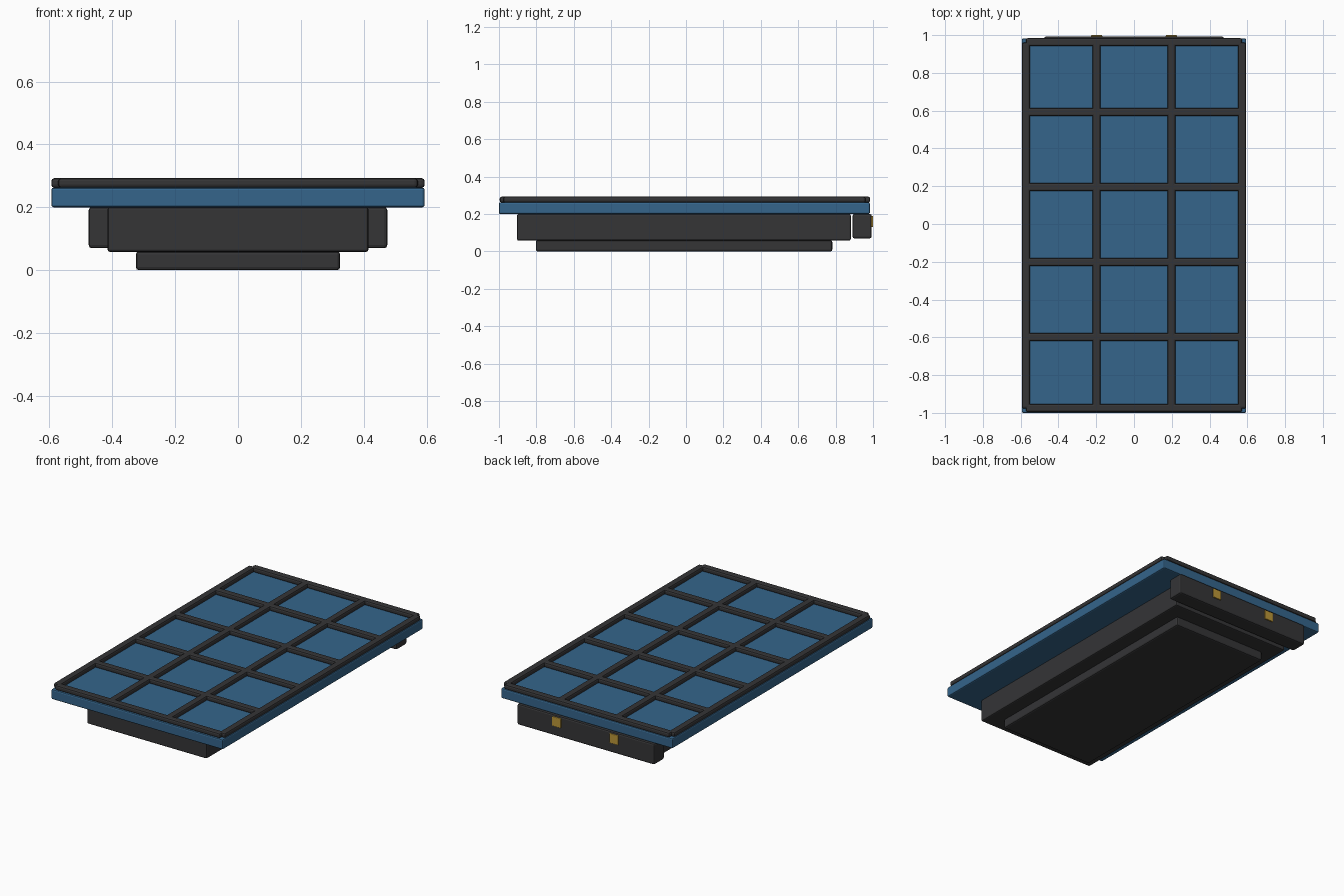
import bpy

if "Cube" in bpy.data.objects:
    bpy.data.objects.remove(bpy.data.objects["Cube"])

def material(name, color):
    m = bpy.data.materials.new(name)
    m.diffuse_color = color
    m.use_nodes = True
    m.node_tree.nodes["Principled BSDF"].inputs["Base Color"].default_value = m.diffuse_color
    return m

BLUE = material("panel_blue", (0.035, 0.13, 0.26, 1))
DARK = material("dark_grey", (0.035, 0.035, 0.037, 1))
GOLD = material("contact_gold", (0.5, 0.31, 0.04, 1))

def box(name, x, y, z, mat, bevel=0.01):
    """Rounded box from (min, max) ranges on each axis."""
    mid = [(a + b) / 2 for a, b in (x, y, z)]
    bpy.ops.mesh.primitive_cube_add(size=1, location=mid)
    ob = bpy.context.object
    ob.name = name
    ob.scale = [b - a for a, b in (x, y, z)]
    bpy.ops.object.transform_apply(location=False, rotation=False, scale=True)
    mod = ob.modifiers.new("bevel", 'BEVEL')
    mod.width = bevel
    mod.segments = 2
    ob.data.materials.append(mat)
    return ob

# Stepped body under the panel
box("base_plate", (-0.325, 0.325), (-0.803, 0.782), (0, 0.06), DARK)
box("main_body", (-0.415, 0.415), (-0.903, 0.881), (0.058, 0.201), DARK, 0.008)
box("connector_block", (-0.475, 0.475), (0.891, 0.993), (0.07, 0.201), DARK)

# Contacts on the back
for i, x in enumerate((-0.198, 0.198)):
    box(f"contact_{i + 1}", (x - 0.03, x + 0.03), (0.96, 1.0), (0.13, 0.19), GOLD, 0.004)

# Blue panel
box("panel", (-0.594, 0.594), (-1.0, 0.983), (0.2, 0.263), BLUE, 0.008)

# Raised grid: outer frame bars and inner dividers
Z, H = (0.262, 0.293), 0.0215
for i, x in enumerate((-0.5725, -0.198, 0.198, 0.5725)):
    box(f"long_bar_{i + 1}", (x - H, x + H), (-0.977, 0.96), Z, DARK)
for i, y in enumerate((-0.9745, -0.599, -0.202, 0.195, 0.592, 0.963)):
    box(f"cross_bar_{i + 1}", (-0.572, 0.572), (y - H, y + H), Z, DARK)
